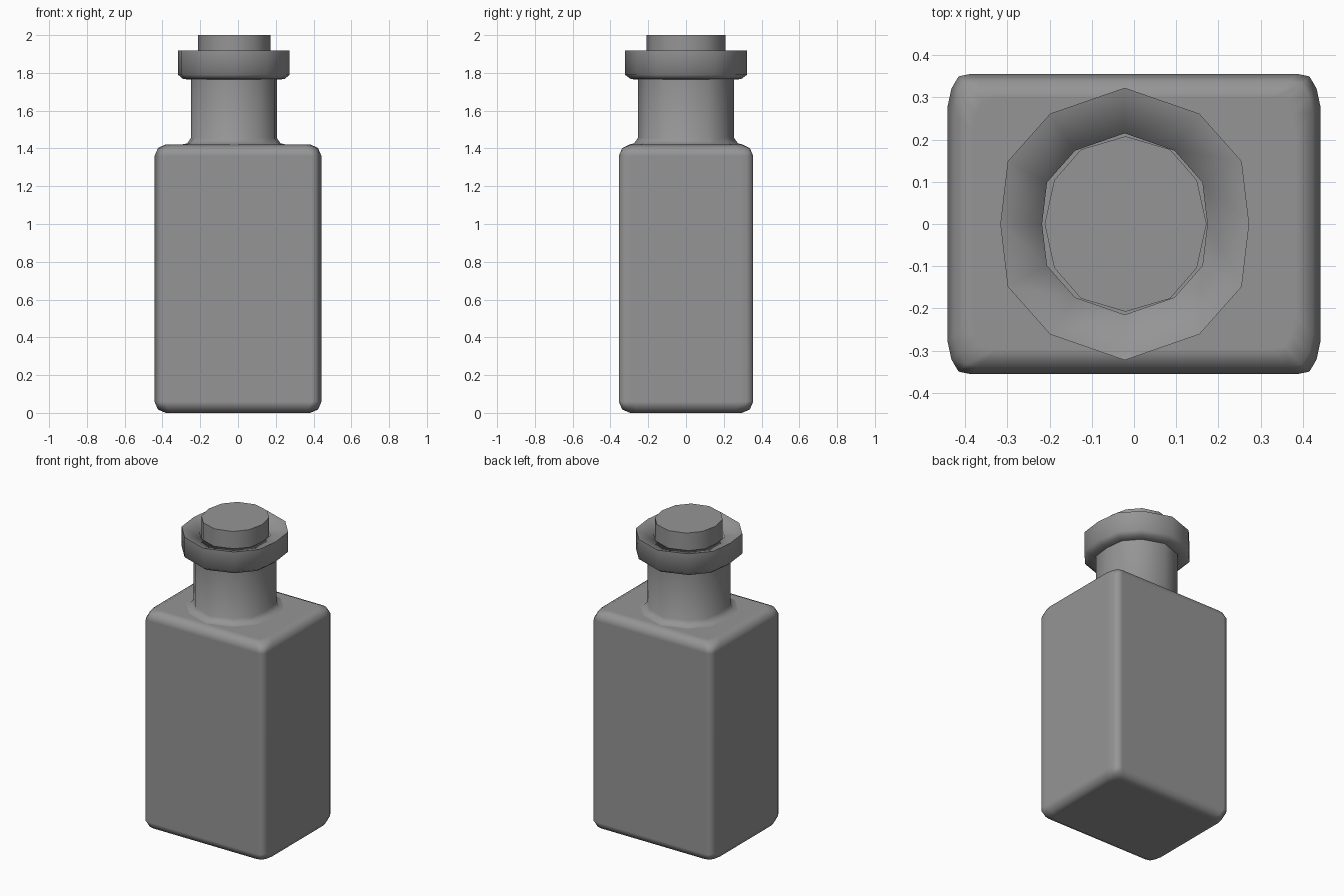
import bpy, bmesh, math

if "Cube" in bpy.data.objects:
    bpy.data.objects.remove(bpy.data.objects["Cube"])

glass = bpy.data.materials.new("dark_grey")
glass.diffuse_color = (0.3, 0.3, 0.3, 1)
glass.use_nodes = True
glass.node_tree.nodes["Principled BSDF"].inputs["Base Color"].default_value = glass.diffuse_color


def loft(name, rings, cx=0.0):
    """Skin a list of equal-length point rings and cap both ends."""
    bm = bmesh.new()
    loops = [[bm.verts.new((x + cx, y, z)) for x, y, z in r] for r in rings]
    n = len(loops[0])
    for a, b in zip(loops, loops[1:]):
        for i in range(n):
            j = (i + 1) % n
            bm.faces.new((a[i], a[j], b[j], b[i]))
    bm.faces.new(loops[0][::-1])
    bm.faces.new(loops[-1])
    bmesh.ops.recalc_face_normals(bm, faces=bm.faces)
    me = bpy.data.meshes.new(name)
    bm.to_mesh(me)
    bm.free()
    me.materials.append(glass)
    ob = bpy.data.objects.new(name, me)
    bpy.context.collection.objects.link(ob)
    bpy.ops.object.select_all(action='DESELECT')
    ob.select_set(True)
    bpy.context.view_layer.objects.active = ob
    bpy.ops.object.shade_smooth_by_angle(angle=math.radians(80))
    return ob


def box_ring(z, inset):
    """Rectangle with softened corners."""
    hx, hy = 0.442 - inset, 0.356 - inset
    q = [(hx, hy - 0.077), (hx - 0.009, hy - 0.035),
         (hx - 0.026, hy - 0.006), (hx - 0.055, hy)]
    pts = q + [(-x, y) for x, y in q[::-1]]
    pts += [(-x, -y) for x, y in pts]
    return [(x, y, z) for x, y in pts]


def round_ring(z, rx, ry, quarter=((1, 0), (0.94, 0.46), (0.6, 0.81))):
    """Slightly squared 12-sided oval."""
    q = list(quarter)
    half = q + [(0, 1)] + [(-x, y) for x, y in q[:0:-1]]
    pts = half + [(-x, -y) for x, y in half]
    return [(x * rx, y * ry, z) for x, y in pts]


# Square bottle body with rounded edges
body = loft("bottle_body", [box_ring(z, i) for z, i in (
    (0.0, 0.06), (0.018, 0.018), (0.06, 0.0),
    (1.36, 0.0), (1.402, 0.018), (1.422, 0.06))])
# Keep the big panels flat in shading
body.modifiers.new("flat_panels", 'WEIGHTED_NORMAL').weight = 100

# Neck with flared base, collar and sunken mouth
loft("neck_and_collar", [round_ring(*p) for p in (
    (1.421, 0.275, 0.30), (1.427, 0.247, 0.275), (1.455, 0.228, 0.255),
    (1.765, 0.228, 0.255), (1.767, 0.268, 0.292), (1.79, 0.295, 0.323),
    (1.918, 0.295, 0.323), (1.89, 0.196, 0.215), (1.72, 0.196, 0.215))], cx=-0.022)

# Stopper
cork = ((1, 0), (0.88, 0.5), (0.55, 0.85))
loft("stopper", [round_ring(z, 0.192, 0.208, cork) for z in (1.725, 2.0)], cx=-0.02)
